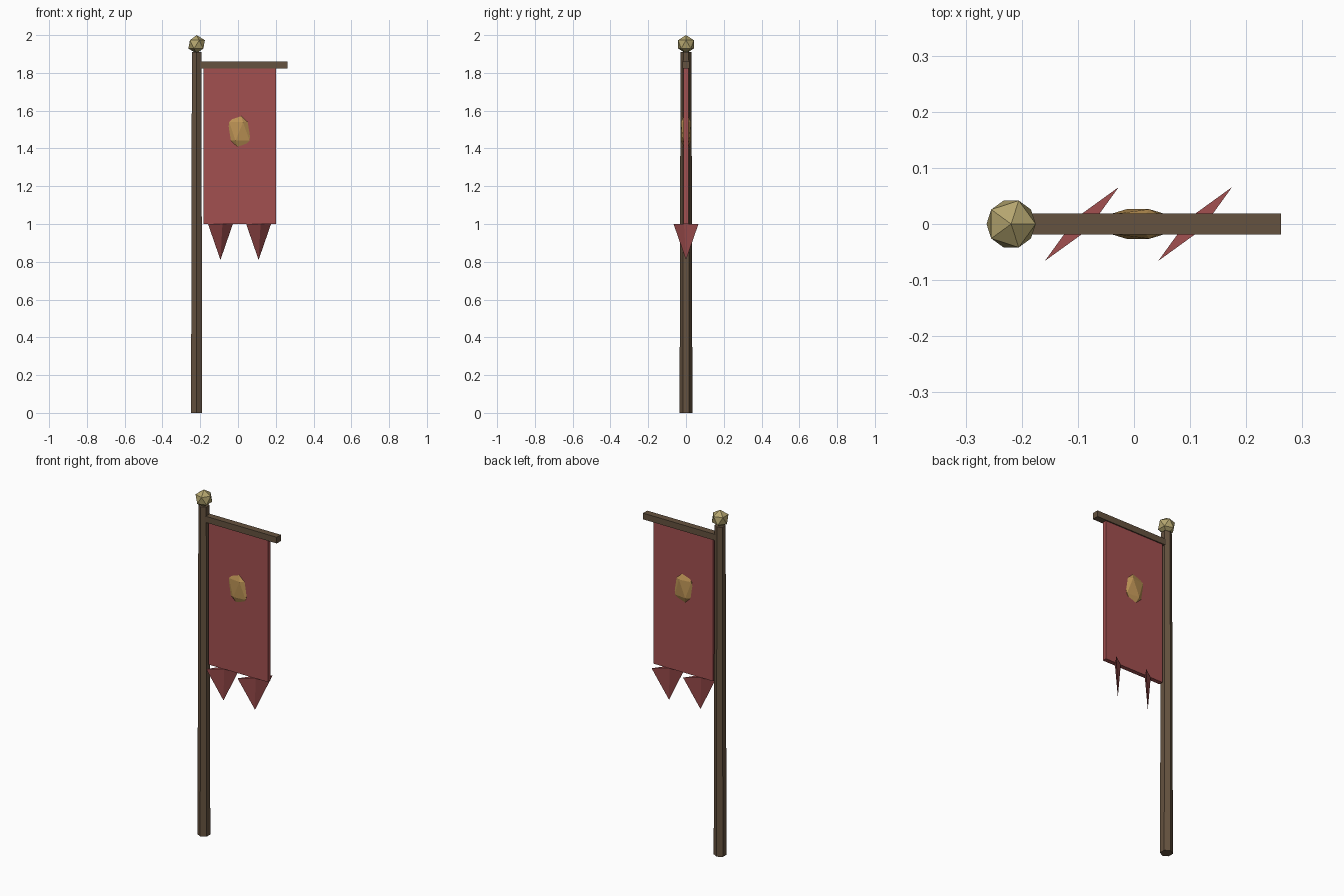
import bpy
from math import radians

if "Cube" in bpy.data.objects:
    bpy.data.objects.remove(bpy.data.objects["Cube"])


def material(name, rgb):
    m = bpy.data.materials.new(name)
    m.diffuse_color = (*rgb, 1)
    m.use_nodes = True
    m.node_tree.nodes["Principled BSDF"].inputs["Base Color"].default_value = m.diffuse_color
    return m


wood = material("wood", (0.13, 0.085, 0.05))
red = material("red_cloth", (0.36, 0.08, 0.08))
gold = material("gold", (0.5, 0.29, 0.09))
brass = material("brass", (0.46, 0.38, 0.16))


def finish(name, mat, scale=(1, 1, 1)):
    ob = bpy.context.object
    ob.name = name
    ob.scale = scale
    ob.data.materials.append(mat)
    return ob


def box(name, mat, x0, x1, y, z0, z1):
    bpy.ops.mesh.primitive_cube_add(size=1, location=((x0 + x1) / 2, 0, (z0 + z1) / 2))
    return finish(name, mat, (x1 - x0, 2 * y, z1 - z0))


def gem(name, mat, loc, scale):
    bpy.ops.mesh.primitive_ico_sphere_add(subdivisions=1, radius=1, location=loc)
    return finish(name, mat, scale)


POLE_X = -0.219

# tapered hexagonal pole with faceted finial
bpy.ops.mesh.primitive_cone_add(vertices=6, radius1=0.034, radius2=0.029, depth=1.91,
                                location=(POLE_X, 0, 0.955))
finish("pole", wood)
gem("finial", brass, (POLE_X, 0, 1.951), (0.049, 0.049, 0.049))

# crossbar and hanging cloth
box("crossbar", wood, -0.22, 0.262, 0.019, 1.823, 1.859)
box("banner_cloth", red, -0.182, 0.2, 0.0125, 1.0, 1.825)

# emblem pokes through both faces of the cloth
gem("emblem", gold, (0.007, 0, 1.49), (0.074, 0.031, 0.11))

# flattened four-sided tails, turned 45 degrees
for i, x in enumerate((-0.093, 0.109)):
    bpy.ops.mesh.primitive_cone_add(vertices=4, radius1=0, radius2=1, depth=0.19,
                                    location=(x, 0, 0.905),
                                    rotation=(0, 0, radians(45)))
    finish(f"tail_{i + 1}", red, (0.093, 0.015, 1))
